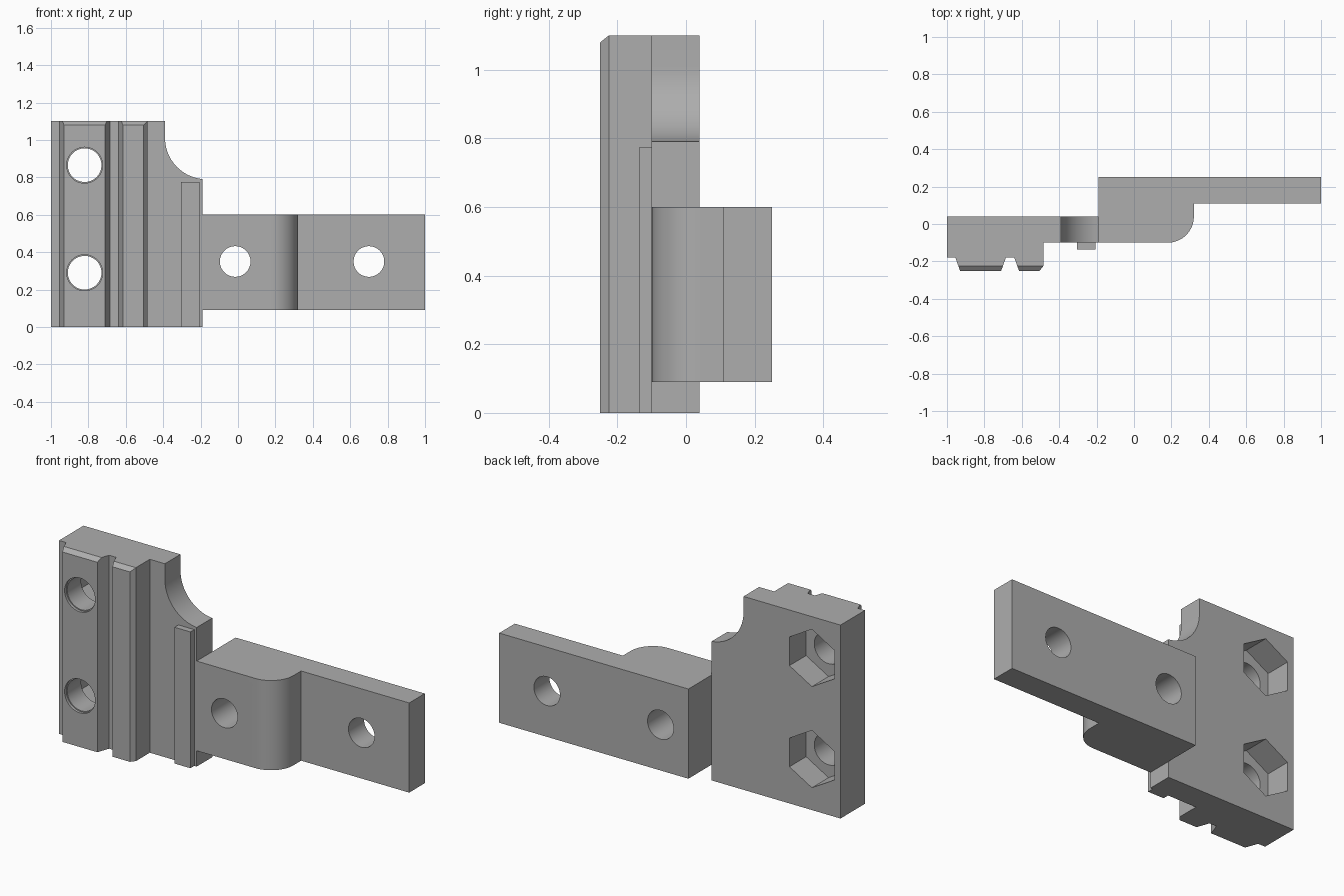
import bpy, bmesh, math
from mathutils import Vector

cube = bpy.data.objects.get("Cube")
if cube:
    bpy.data.objects.remove(cube, do_unlink=True)

grey = bpy.data.materials.new("plain grey")
grey.use_nodes = True
COLOUR = (0.42, 0.42, 0.42, 1)
grey.diffuse_color = COLOUR
grey.node_tree.nodes["Principled BSDF"].inputs["Base Color"].default_value = COLOUR


def arc(cx, cy, r, start, end, n):
    """Points along an arc, angles in degrees."""
    angles = [math.radians(start + (end - start) * i / n) for i in range(n + 1)]
    return [(cx + r * math.cos(a), cy + r * math.sin(a)) for a in angles]


def prism(name, points, axis, low, high):
    """Extrude a 2D outline along one axis between low and high."""
    place = {"x": lambda u, v, d: (d, u, v),
             "y": lambda u, v, d: (u, d, v),
             "z": lambda u, v, d: (u, v, d)}[axis]
    bm = bmesh.new()
    face = bm.faces.new([bm.verts.new(place(u, v, low)) for u, v in points])
    out = bmesh.ops.extrude_face_region(bm, geom=[face])
    moved = [g for g in out["geom"] if isinstance(g, bmesh.types.BMVert)]
    bmesh.ops.translate(bm, verts=moved, vec=Vector(place(0, 0, high - low)))
    bmesh.ops.recalc_face_normals(bm, faces=bm.faces)
    mesh = bpy.data.meshes.new(name)
    bm.to_mesh(mesh)
    bm.free()
    mesh.materials.append(grey)
    obj = bpy.data.objects.new(name, mesh)
    bpy.context.collection.objects.link(obj)
    return obj


def round_cutter(x, z, r, low, high, sides=48, turn=0):
    outline = arc(x, z, r, turn, turn + 360, sides)[:-1]
    return prism("cutter", outline, "y", low, high)


def cut(obj, cutters):
    """Subtract each cutter and remove it."""
    bpy.ops.object.select_all(action="DESELECT")
    bpy.context.view_layer.objects.active = obj
    obj.select_set(True)
    for cutter in cutters:
        cutter.hide_render = True
        mod = obj.modifiers.new("cut", "BOOLEAN")
        mod.operation = "DIFFERENCE"
        mod.solver = "EXACT"
        mod.object = cutter
        bpy.ops.object.modifier_apply(modifier=mod.name)
        bpy.data.objects.remove(cutter, do_unlink=True)
    bpy.ops.object.shade_smooth_by_angle(angle=math.radians(25))


# Clamp block with two ribs along its front
RIGHT, BACK, TOP = -0.19, 0.04, 1.1
block = prism("clamp_block", [
    (-1, BACK), (-1, -0.18), (-0.955, -0.18), (-0.93, -0.25), (-0.71, -0.25),
    (-0.685, -0.18), (-0.64, -0.18), (-0.615, -0.25), (-0.505, -0.25),
    (-0.485, -0.225), (-0.485, -0.10), (RIGHT, -0.10), (RIGHT, BACK)],
    "z", 0, TOP)

# Concave corner and the chamfer on top of the ribs
corner = arc(-0.17, 1.01, 0.22, 180, 270, 20) + [(0, 0.79), (0, 1.3), (-0.39, 1.3)]
cutters = [
    prism("cutter", corner, "y", -0.4, 0.4),
    prism("cutter", [(-0.225, TOP), (-0.25, 1.08), (-0.275, 1.06),
                     (-0.275, 1.2), (-0.225, 1.2)], "x", -1.1, -0.4)]

# Bolt holes with a shallow rim in front and hexagonal nut pockets behind
for z in (0.29, 0.865):
    cutters += [
        round_cutter(-0.82, z, 0.09, -0.4, 0.3),
        round_cutter(-0.82, z, 0.096, -0.4, -0.235),
        round_cutter(-0.82, z, 0.163, -0.11, 0.3, sides=6, turn=30)]
cut(block, cutters)

# Thin strip on the front of the block
prism("front_strip", [(-0.305, -0.135), (-0.205, -0.135),
                      (-0.205, -0.10), (-0.305, -0.10)], "z", 0, 0.775)

# Stepped arm with a rounded shoulder and two holes
arm_outline = ([(RIGHT, -0.10)] + arc(0.18, 0.04, 0.14, -90, 0, 16)
               + [(0.32, 0.11), (1, 0.11), (1, 0.25), (RIGHT, 0.25)])
arm = prism("side_arm", arm_outline, "z", 0.09, 0.6)
cut(arm, [round_cutter(x, 0.35, 0.082, -0.4, 0.4) for x in (-0.015, 0.70)])
